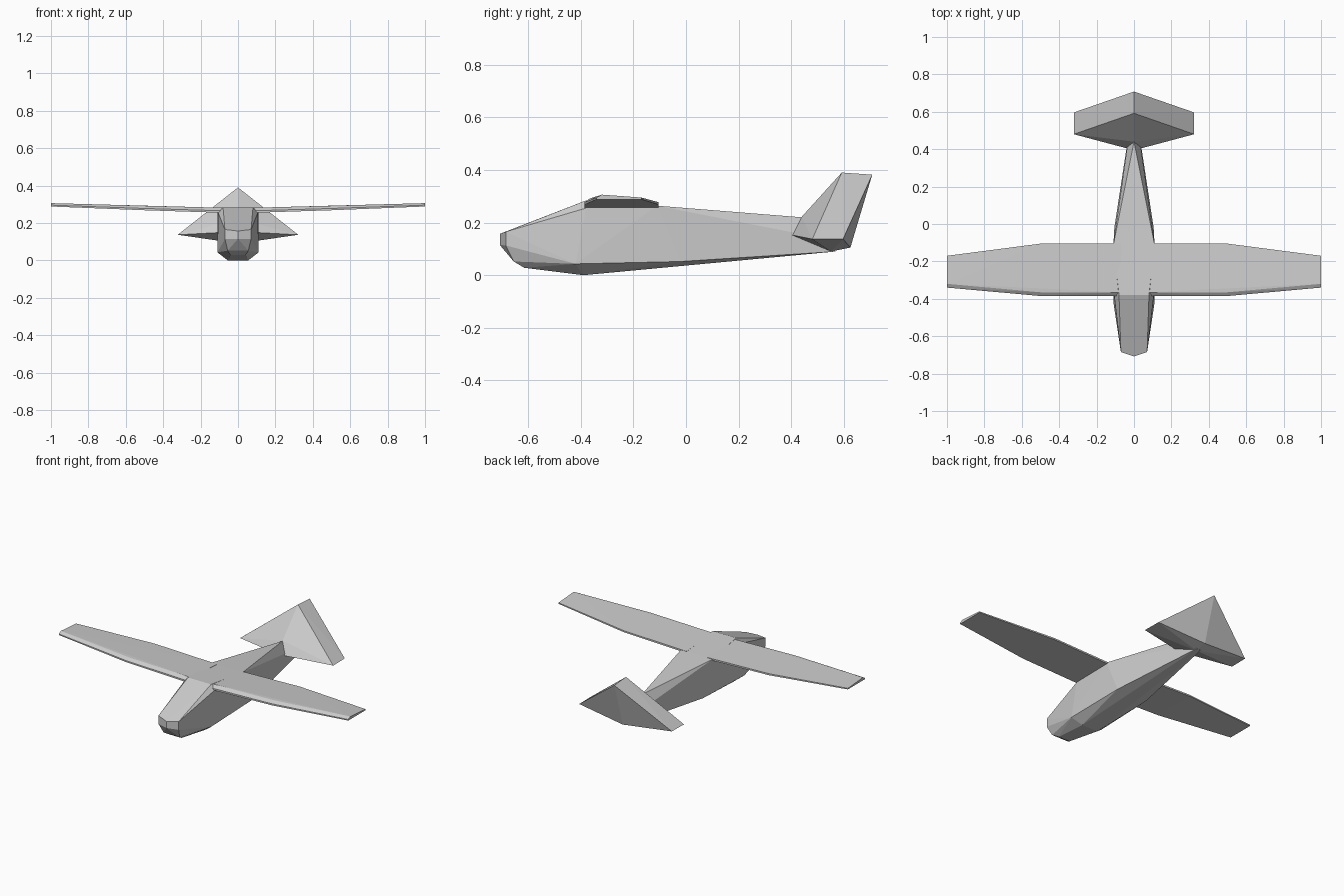
import bpy, bmesh

cube = bpy.data.objects.get("Cube")
if cube:
    bpy.data.objects.remove(cube, do_unlink=True)

grey = bpy.data.materials.new("light_grey")
grey.use_nodes = True
grey.diffuse_color = (0.6, 0.6, 0.6, 1)
grey.node_tree.nodes["Principled BSDF"].inputs["Base Color"].default_value = (0.6, 0.6, 0.6, 1)


def hull(name, points, symmetric=True):
    """Faceted convex shell around the points, mirrored across x if symmetric."""
    pts = set(points)
    if symmetric:
        pts |= {(-x, y, z) for x, y, z in points if x}
    bm = bmesh.new()
    for p in sorted(pts):
        bm.verts.new(p)
    result = bmesh.ops.convex_hull(bm, input=bm.verts[:])
    unused = {v for v in result["geom_interior"] if isinstance(v, bmesh.types.BMVert)}
    bmesh.ops.delete(bm, geom=list(unused), context="VERTS")
    bmesh.ops.recalc_face_normals(bm, faces=bm.faces[:])
    mesh = bpy.data.meshes.new(name)
    bm.to_mesh(mesh)
    bm.free()
    mesh.materials.append(grey)
    obj = bpy.data.objects.new(name, mesh)
    bpy.context.collection.objects.link(obj)
    return obj


# Fuselage: blunt nose, cabin, belly and tapering boom
hull("fuselage", [
    (0, -0.708, 0.157), (0, -0.708, 0.115),
    (0.07, -0.685, 0.165), (0.07, -0.685, 0.113),
    (0.055, -0.655, 0.052), (0.04, -0.615, 0.028),
    (0.08, -0.38, 0.284), (0.106, -0.38, 0.255),
    (0.11, -0.42, 0.043), (0.055, -0.39, 0.0),
    (0.11, -0.11, 0.264), (0.105, -0.02, 0.052),
    (0, 0.44, 0.22), (0.035, 0.42, 0.16), (0.015, 0.57, 0.09),
])

# Wings: constant chord to mid span, then tapered, rising to the tips
wing_stations = [
    # x, leading edge, trailing edge, underside, thickness
    (0.07, -0.385, -0.105, 0.254, 0.027),
    (0.5, -0.385, -0.105, 0.268, 0.024),
    (1.0, -0.34, -0.17, 0.288, 0.018),
]
for side, label in ((1, "left"), (-1, "right")):
    outline = []
    for x, lead, trail, low, thick in wing_stations:
        outline += [
            (side * x, lead, low), (side * x, lead, low + thick * 0.4),
            (side * x, lead + 0.02, low + thick),
            (side * x, trail, low), (side * x, trail, low + thick * 0.4),
        ]
    hull(label + "_wing", outline, symmetric=False)

# Tail: fin and stabilisers blended into one faceted shell
hull("tail", [
    (0, 0.592, 0.39), (0, 0.708, 0.382),
    (0.322, 0.48, 0.137), (0.32, 0.597, 0.137),
    (0.04, 0.405, 0.152), (0, 0.44, 0.222),
    (0, 0.55, 0.09), (0, 0.625, 0.105),
])
